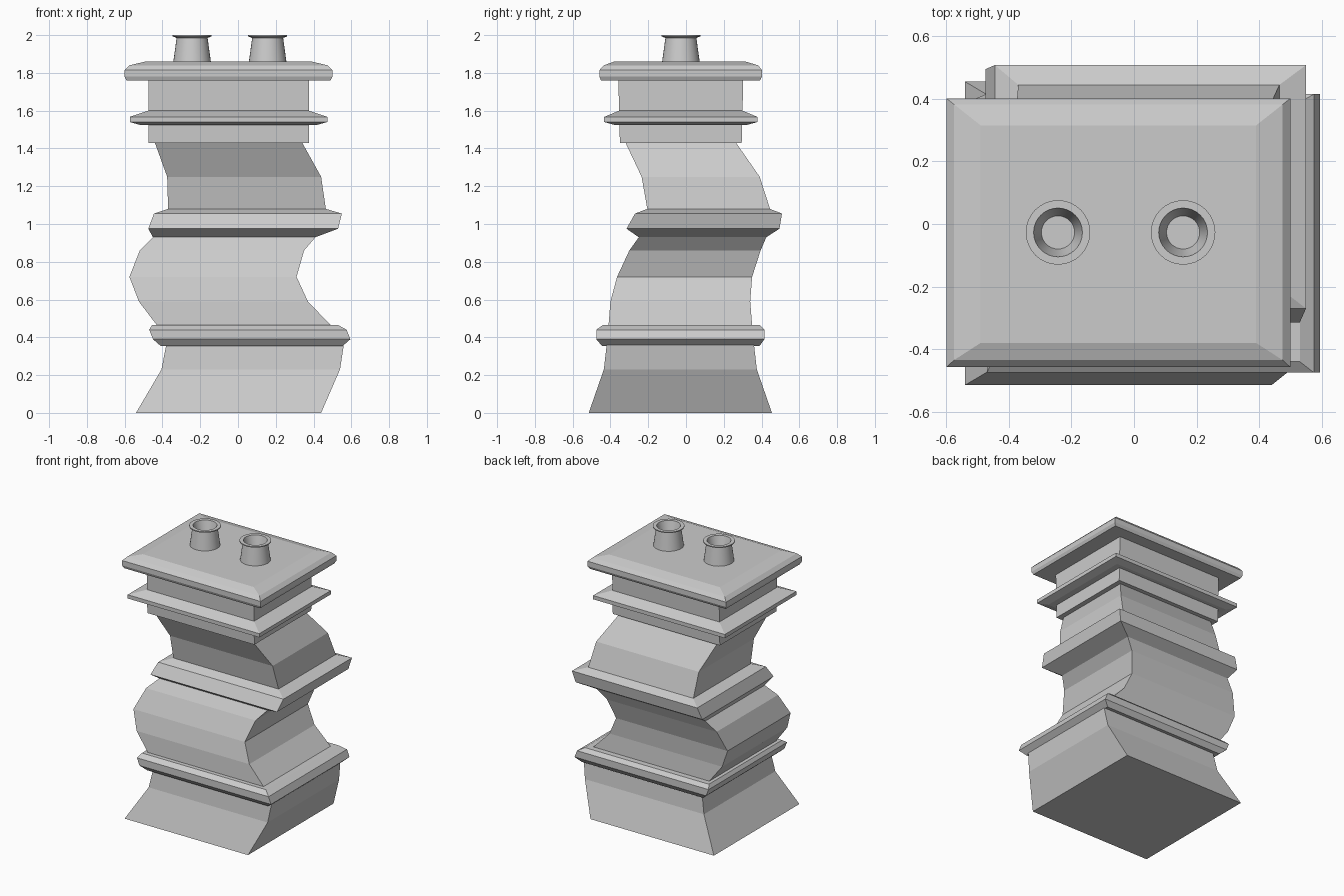
import bpy, bmesh, math


def mesh_object(name, bm):
    bmesh.ops.recalc_face_normals(bm, faces=bm.faces)
    me = bpy.data.meshes.new(name)
    bm.to_mesh(me)
    bm.free()
    ob = bpy.data.objects.new(name, me)
    bpy.context.collection.objects.link(ob)
    return ob


def loft(name, rings, bottom=False, top=False):
    """Skin rectangular sections given as (z, x0, x1, y0, y1)."""
    bm = bmesh.new()
    loops = [[bm.verts.new(p) for p in ((a, c, z), (b, c, z), (b, d, z), (a, d, z))]
             for z, a, b, c, d in rings]
    for lo, hi in zip(loops, loops[1:]):
        for i in range(4):
            j = (i + 1) % 4
            bm.faces.new((lo[i], lo[j], hi[j], hi[i]))
    if bottom:
        bm.faces.new(loops[0][::-1])
    if top:
        bm.faces.new(loops[-1])
    return mesh_object(name, bm)


# Crooked shaft, in three bent stretches
loft("base_shaft", [(0, -.54, .44, -.515, .455), (.23, -.405, .54, -.435, .375),
                    (.36, -.38, .56, -.42, .36)], bottom=True)
loft("middle_shaft", [(.465, -.43, .49, -.41, .35), (.59, -.525, .37, -.40, .34),
                      (.72, -.575, .31, -.365, .35), (.86, -.52, .35, -.30, .395),
                      (.93, -.45, .41, -.25, .425)])
loft("upper_shaft", [(1.08, -.37, .465, -.205, .445), (1.25, -.375, .44, -.235, .39),
                     (1.43, -.44, .34, -.32, .265)])

# Straight neck below the cap
loft("neck", [(1.43, -.44, .34, -.32, .265), (1.43, -.475, .375, -.35, .295),
              (1.76, -.475, .375, -.358, .303)])

# Projecting bands
loft("lower_band", [(.36, -.38, .56, -.42, .36), (.355, -.41, .555, -.445, .39),
                    (.39, -.45, .595, -.475, .415), (.44, -.47, .575, -.475, .415),
                    (.465, -.455, .53, -.44, .39), (.465, -.43, .49, -.41, .35)])
loft("middle_band", [(.93, -.45, .41, -.25, .425), (.975, -.475, .53, -.315, .495),
                     (1.055, -.445, .55, -.27, .508), (1.08, -.37, .465, -.205, .445)])
loft("upper_band", [(1.525, -.475, .375, -.352, .297), (1.525, -.52, .42, -.38, .325),
                    (1.54, -.573, .473, -.433, .378), (1.567, -.573, .473, -.433, .378),
                    (1.6, -.475, .375, -.354, .299)])

# Cap slab with a softly sloped top
loft("cap", [(1.76, -.475, .375, -.358, .303), (1.76, -.59, .49, -.45, .392),
             (1.78, -.6, .5, -.458, .402), (1.815, -.6, .5, -.458, .402),
             (1.84, -.575, .475, -.435, .382), (1.86, -.49, .39, -.38, .315)], top=True)

# Two flared, hollow chimney pots: (radius, z) profile spun round
PROFILE = [(.1, 1.855), (.082, 1.985), (.103, 1.993), (.103, 2.0), (.078, 2.0), (.053, 1.9)]
SIDES = 32
for side, cx in (("left", -.243), ("right", .157)):
    bm = bmesh.new()
    loops = [[bm.verts.new((cx + r * math.cos(2 * math.pi * k / SIDES),
                            -.027 + r * math.sin(2 * math.pi * k / SIDES), z))
              for k in range(SIDES)] for r, z in PROFILE]
    for lo, hi in zip(loops, loops[1:]):
        for i in range(SIDES):
            j = (i + 1) % SIDES
            bm.faces.new((lo[i], lo[j], hi[j], hi[i]))
    bm.faces.new(loops[-1])
    pot = mesh_object(side + "_chimney_pot", bm)
    bpy.ops.object.select_all(action='DESELECT')
    pot.select_set(True)
    bpy.context.view_layer.objects.active = pot
    bpy.ops.object.shade_smooth_by_angle(angle=math.radians(35))
